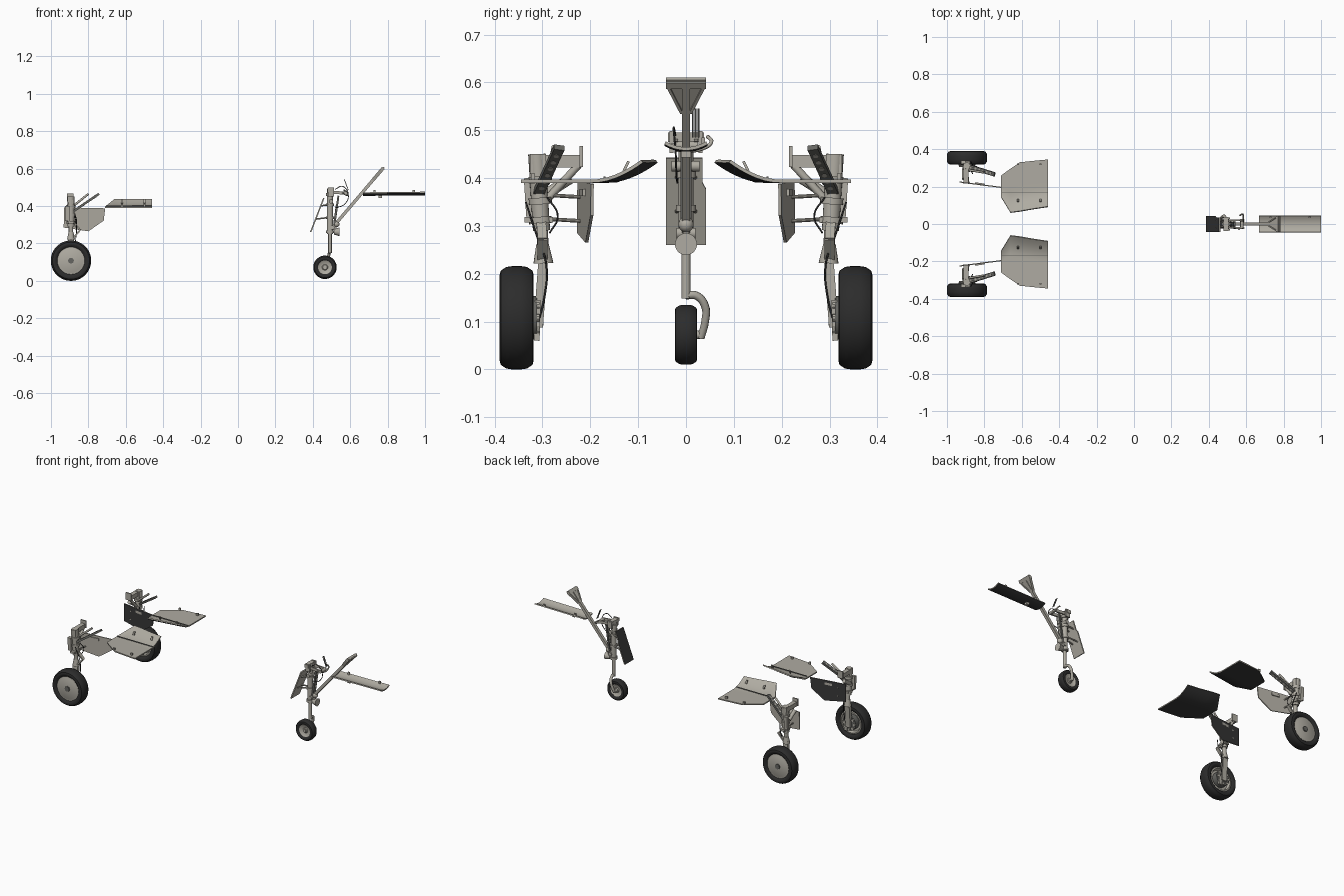
import bpy, bmesh, math
from mathutils import Vector, Matrix

if "Cube" in bpy.data.objects:
    bpy.data.objects.remove(bpy.data.objects["Cube"])

V = Vector


def material(name, c):
    m = bpy.data.materials.new(name)
    m.diffuse_color = (*c, 1)
    m.use_nodes = True
    m.node_tree.nodes["Principled BSDF"].inputs["Base Color"].default_value = m.diffuse_color
    return m


PAINT = material("warm_grey_paint", (0.43, 0.41, 0.36))
METAL = material("dark_metal", (0.13, 0.13, 0.12))
BLACK = material("black_rubber", (0.025, 0.025, 0.025))
DARK = material("dark_door_paint", (0.04, 0.04, 0.04))


def finish(bm, name, mats, dark_dir=None, angle=35):
    """Turn a bmesh into an object; faces along dark_dir get the second material."""
    bmesh.ops.recalc_face_normals(bm, faces=bm.faces)
    for f in bm.faces:
        f.smooth = True
        if dark_dir and f.normal.dot(dark_dir) > 0.35:
            f.material_index = 1
    me = bpy.data.meshes.new(name)
    bm.to_mesh(me)
    bm.free()
    for m in mats:
        me.materials.append(m)
    me.set_sharp_from_angle(angle=math.radians(angle))
    ob = bpy.data.objects.new(name, me)
    bpy.context.collection.objects.link(ob)
    return ob


def cyl(name, p, q, r, mat=PAINT, r2=None, n=20):
    p, q = V(p), V(q)
    bm = bmesh.new()
    rot = (q - p).to_track_quat('Z', 'Y').to_matrix().to_4x4()
    bmesh.ops.create_cone(bm, cap_ends=True, segments=n, radius1=r, radius2=r if r2 is None else r2,
                          depth=(q - p).length, matrix=Matrix.Translation((p + q) / 2) @ rot)
    return finish(bm, name, [mat])


def bar(name, p, q, w, h, mat=PAINT, side=(0, 1, 0)):
    """Rectangular bar from p to q; w is measured along side, h across it."""
    p, q = V(p), V(q)
    d = (q - p).normalized()
    t = d.cross(V(side)).normalized()
    u = t.cross(d)
    m = Matrix((u * w, t * h, q - p)).transposed().to_4x4()
    bm = bmesh.new()
    bmesh.ops.create_cube(bm, size=1, matrix=Matrix.Translation((p + q) / 2) @ m)
    return finish(bm, name, [mat])


def ball(name, c, r, mat=PAINT):
    bm = bmesh.new()
    bmesh.ops.create_uvsphere(bm, u_segments=16, v_segments=10, radius=r, matrix=Matrix.Translation(c))
    return finish(bm, name, [mat])


def lathe(name, prof, c, s, mat, n=48):
    """Spin an (r, y) profile round the y axis through c."""
    bm = bmesh.new()
    vs = [bm.verts.new((c[0] + r, c[1] + s * y, c[2])) for r, y in prof]
    es = [bm.edges.new(e) for e in zip(vs, vs[1:])]
    bmesh.ops.spin(bm, geom=vs + es, cent=c, axis=(0, 1, 0), angle=math.tau, steps=n)
    bmesh.ops.remove_doubles(bm, verts=bm.verts, dist=1e-5)
    return finish(bm, name, [mat], angle=40)


def tube(name, pts, r, mat=BLACK):
    cu = bpy.data.curves.new(name, 'CURVE')
    cu.dimensions = '3D'
    cu.bevel_depth, cu.bevel_resolution, cu.resolution_u, cu.use_fill_caps = r, 2, 6, True
    sp = cu.splines.new('BEZIER')
    sp.bezier_points.add(len(pts) - 1)
    for b, p in zip(sp.bezier_points, pts):
        b.co = p
        b.handle_left_type = b.handle_right_type = 'AUTO'
    cu.materials.append(mat)
    ob = bpy.data.objects.new(name, cu)
    bpy.context.collection.objects.link(ob)
    return ob


def sheet(name, rows, thick, dark_dir):
    """Thin curved or flat panel from rows of points."""
    bm = bmesh.new()
    g = [[bm.verts.new(p) for p in row] for row in rows]
    for a, b in zip(g, g[1:]):
        for i in range(len(a) - 1):
            bm.faces.new((a[i], b[i], b[i + 1], a[i + 1]))
    bmesh.ops.recalc_face_normals(bm, faces=bm.faces)
    bmesh.ops.solidify(bm, geom=bm.faces[:], thickness=thick)
    return finish(bm, name, [PAINT, DARK], V(dark_dir))


def plate(name, pts, off, mats, dark_dir=None):
    """Polygon extruded by off."""
    bm = bmesh.new()
    f = bm.faces.new([bm.verts.new(p) for p in pts])
    r = bmesh.ops.extrude_face_region(bm, geom=[f])
    bmesh.ops.translate(bm, vec=off, verts=[v for v in r['geom'] if isinstance(v, bmesh.types.BMVert)])
    bm.faces.ensure_lookup_table()
    if f.is_valid and all(len(e.link_faces) < 2 for e in f.edges):
        bm.faces.new(list(f.verts))
    return finish(bm, name, mats, V(dark_dir) if dark_dir else None)


def tyre_profile(r0, r, w):
    half = [(r0, .70 * w), (r0 + .25 * (r - r0), .93 * w), (r0 + .5 * (r - r0), w), (r0 + .74 * (r - r0), .93 * w),
            (r - .05 * (r - r0), .6 * w), (r, .25 * w)]
    return half + [(a, -b) for a, b in reversed(half)] + [half[0]]


# ---- main gear, both sides ----
X = -0.893
for s, side in ((1, "left"), (-1, "right")):
    def P(x, y, z):
        return (x, s * y, z)

    def nm(t):
        return f"{side}_main_{t}"

    # wheel
    c = P(X, .354, .108)
    lathe(nm("tyre"), tyre_profile(.072, .108, .0355), c, s, BLACK)
    lathe(nm("hub"), [(0, .029), (.060, .029), (.066, .026), (.073, .026), (.073, -.024), (.064, -.026),
                      (.058, -.008), (0, -.008)], c, s, PAINT)
    cyl(nm("hub_cap"), P(X, .38, .108), P(X, .389, .108), .016, METAL, n=8)
    cyl(nm("brake_drum"), P(X, .312, .108), P(X, .348, .108), .045, METAL)
    for k in range(8):
        a = k * math.tau / 8
        cyl(nm("brake_piston"), P(X + .036 * math.cos(a), .306, .108 + .036 * math.sin(a)),
            P(X + .036 * math.cos(a), .314, .108 + .036 * math.sin(a)), .008, n=10)
    # lower leg, piston and shock cylinder
    cyl(nm("axle"), P(X, .298, .108), P(X, .36, .108), .016)
    bar(nm("lower_leg"), P(X, .309, .088), P(X, .298, .235), .02, .032)
    bar(nm("brake_bracket"), P(X + .02, .312, .06), P(X + .02, .31, .145), .012, .02)
    cyl(nm("collar"), P(X, .298, .222), P(X, .3, .262), .021, r2=.013)
    cyl(nm("piston"), P(X, .298, .23), P(X, .302, .32), .012)
    cyl(nm("shock_cylinder"), P(X, .302, .29), P(X, .312, .45), .018)
    for z in (.305, .345, .39):
        cyl(nm("cylinder_ring"), P(X, .304, z), P(X, .305, z + .014), .024)
    bar(nm("cross_lug"), P(X, .278, .313), P(X, .338, .313), .03, .012, side=(1, 0, 0))
    # scissor links behind the leg
    bar(nm("upper_scissor"), P(X + .015, .303, .31), P(X + .05, .3, .272), .02, .008)
    bar(nm("lower_scissor"), P(X + .05, .3, .272), P(X + .012, .3, .23), .02, .008)
    # pivot beam and head
    bar(nm("pivot_beam"), P(X - .005, .22, .435), P(X - .005, .325, .435), .026, .026, side=(1, 0, 0))
    bar(nm("beam_end_plate"), P(X - .005, .219, .423), P(X - .005, .219, .467), .007, .035)
    bar(nm("head_block"), P(X, .293, .43), P(X, .326, .43), .03, .04, side=(1, 0, 0))
    cyl(nm("side_brace"), P(X, .224, .428), P(X, .3, .345), .008)
    cyl(nm("actuator"), P(X - .015, .24, .40), P(X - .015, .295, .365), .011)
    bar(nm("valve_block"), P(X - .02, .325, .32), P(X - .02, .33, .40), .018, .022)
    # perforated drag link
    a, b = V(P(X + .01, .308, .37)), V(P(-.745, .265, .464))
    bar(nm("drag_link"), a, b, .022, .012, METAL)
    for k in range(1, 7):
        m = a.lerp(b, k / 7)
        n = (b - a).cross(V((0, 1, 0))).normalized()
        cyl(nm("drag_link_hole"), m - n * .0068, m + n * .0068, .006, PAINT, n=10)
    cyl(nm("retract_rod"), P(X, .29, .39), P(-.80, .275, .465), .006)
    # hoses
    tube(nm("brake_hose"), [P(X + .02, .335, .35), P(X + .03, .312, .28), P(X + .025, .292, .22),
                            P(X + .022, .296, .15), P(X + .02, .312, .09)], .0022)
    tube(nm("loop_hose"), [P(X + .02, .29, .36), P(X + .03, .268, .32), P(X + .025, .285, .285)], .002)

    # leg door: light outside, dark inside
    outline = [(-.93, .392), (-.71, .388), (-.718, .322), (-.80, .265), (-.932, .285)]
    plate(nm("leg_door"), [P(x, .207 - (x + .82) * .13, z) for x, z in outline], P(0, .006, 0),
          [PAINT, DARK], P(0, -1, 0))
    for z in (.31, .36):
        cyl(nm("door_link"), P(X + .01, .214, z), P(X, .30, z + .005), .004, n=10)
    bar(nm("door_hinge"), P(-.85, .217, .37), P(-.80, .21, .37), .012, .014)

    # belly door: flat outboard, curving up inboard, dark underneath
    rows = []
    for x, yi, yo in ((-.71, .145, .26), (-.66, .063, .296), (-.61, .070, .33), (-.535, .083, .338),
                      (-.46, .094, .345)):
        row = []
        for i in range(15):
            y = yi + (yo - yi) * (i / 14) ** 1.2
            d = y - (.063 + (x + .66) * .155)
            row.append(P(x, y, .397 + .041 * max(0, 1 - d / .10) ** 1.8))
        rows.append(row)
    sheet(nm("belly_door"), rows, .007, (0, 0, -1))
    bar(nm("belly_door_seam"), P(-.705, .17, .4015), P(-.462, .17, .4015), .004, .004, METAL)
    for x in (-.62, -.50):
        bar(nm("belly_door_hinge"), P(x, .32, .395), P(x, .32, .41), .008, .012)
        bar(nm("belly_door_latch"), P(x, .13, .415), P(x, .12, .435), .006, .01)

# ---- nose gear ----
N, S = .465, .492
lathe("nose_tyre", tyre_profile(.037, .0625, .0235), (N, 0, .0725), 1, BLACK)
lathe("nose_hub", [(0, .013), (.012, .013), (.016, .009), (.03, .012), (.038, .017), (.038, -.017), (.03, -.012),
                   (.016, -.009), (.012, -.013), (0, -.013)], (N, 0, .0725), 1, PAINT)
cyl("nose_axle", (N, -.018, .0725), (N, .036, .0725), .009)
# one-sided fork
tube("nose_fork", [(S, 0, .155), (S - .002, .022, .154), (S - .008, .04, .132), (S - .017, .040, .10),
                   (N, .031, .066)], .0085, PAINT)
cyl("nose_piston", (S, 0, .148), (S, 0, .27), .0095)
cyl("nose_cylinder", (S, 0, .25), (S, 0, .495), .016)
for z in (.255, .33, .40, .455):
    cyl("nose_cylinder_ring", (S, 0, z), (S, 0, z + .014), .021)
# lamps facing forward
cyl("large_lamp", (S + .02, 0, .262), (S + .05, 0, .262), .014, r2=.023, n=28)
ball("small_lamp", (S + .035, 0, .303), .016)
bar("lamp_bracket", (S, 0, .283), (S + .035, 0, .283), .012, .02)
# head bracket and side fittings
bar("nose_pivot", (S, -.038, .485), (S, .038, .485), .025, .02, side=(1, 0, 0))
for y in (-.03, .03):
    bar("nose_head_plate", (S + .005, y, .452), (S + .005, y, .498), .008, .03)
    bar("nose_head_arm", (S, y * .7, .475), (S + .09, y * .7, .468), .008, .016)
cyl("nose_head_cross", (S + .085, -.025, .468), (S + .085, .025, .468), .009)
cyl("steering_unit", (S + .005, -.03, .425), (S + .005, .028, .425), .011)
for y in (.014, .02, .026):
    cyl("feed_rod", (.59, y, .485), (.567, y, .545), .0018, METAL, n=8)
tube("nose_hose", [(.56, -.03, .47), (.58, 0, .458), (.585, .035, .462), (.58, .053, .475), (.565, .045, .487)],
     .004, PAINT)
tube("nose_wire", [(.52, -.022, .49), (.56, -.026, .505), (.59, -.022, .46), (.57, -.02, .41), (.52, -.018, .39)],
     .002)
# perforated folding link
a, b = V((S + .022, 0, .30)), V((S + .045, 0, .455))
bar("nose_folding_link", a, b, .024, .01, METAL)
for k in range(1, 8):
    m = a.lerp(b, k / 8)
    cyl("folding_link_hole", m - V((.0058, 0, 0)), m + V((.0058, 0, 0)), .006, PAINT, n=10)
# long drag strut with spread end
a, b = V((.505, 0, .285)), V((.772, 0, .598))
bar("nose_drag_strut", a, b, .017, .017)
d = (b - a).normalized()
nrm = V((d.z, 0, -d.x))
e = a + d * .335
pts = [e + V((0, -.009, 0)), b + V((0, -.042, 0)), b + d * .013 + V((0, -.042, 0)),
       b + d * .013 + V((0, .042, 0)), b + V((0, .042, 0)), e + V((0, .009, 0))]
plate("drag_strut_flange", [p - nrm * .004 for p in pts], nrm * .008, [PAINT])
for y in (-1, 1):
    bar("flange_rib", e + V((0, y * .009, 0)), b + V((0, y * .039, 0)), .006, .018)
bar("flange_head", b + V((0, -.042, 0)), b + V((0, .042, 0)), .016, .018, side=d)
cyl("drag_strut_pin", a - V((0, .02, 0)), a + V((0, .02, 0)), .011)

# rear door: light forward, dark behind
top, low = V((.455, 0, .443)), V((.385, 0, .262))
pts = [top.lerp(low, t) + V((0, y, 0)) for t, y in
       ((0, -.042), (0, .034), (.28, .034), (.36, .042), (1, .042), (1, -.042))]
plate("nose_rear_door", pts, (.007, 0, -.002), [PAINT, DARK], (-1, 0, 0))
for y in (-.02, .02):
    cyl("rear_door_link", (.44, y, .40), (S, y * .6, .41), .004, n=10)
    cyl("rear_door_lower_link", (.415, y, .33), (S, y * .6, .34), .004, n=10)

# forward door: shallow curve, dark underneath
rows = [[(x, y, .463 + .012 * (y / .042) ** 2 + (x - .83) * .01) for y in [-.042 + .0105 * i for i in range(9)]]
        for x in (.667, .78, .89, 1.0)]
sheet("nose_forward_door", rows, .007, (0, 0, -1))
bar("forward_door_fitting", (.75, 0, .452), (.77, 0, .452), .02, .018)
for x in (.73, .94):
    bar("forward_door_hinge", (x, .036, .468), (x, .036, .485), .008, .012)
